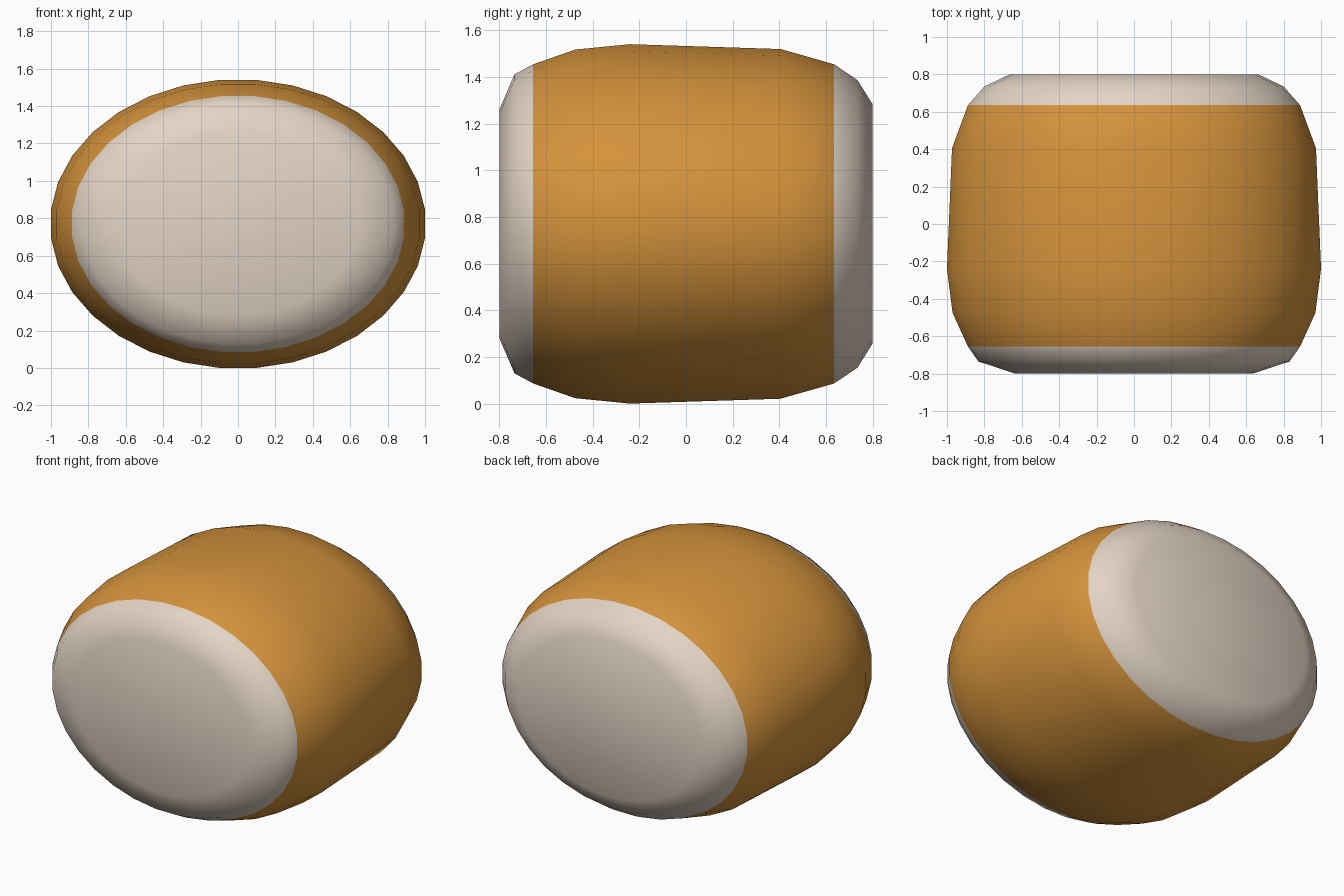
import bpy, bmesh, math

if "Cube" in bpy.data.objects:
    bpy.data.objects.remove(bpy.data.objects["Cube"])

SIDES = 32
RATIO = 0.77          # height / width of the oval section
CENTRE_Z = 0.77
# (y, half width) rings from front to back
PROFILE = [(-0.80, 0.636), (-0.735, 0.832), (-0.655, 0.888), (-0.475, 0.97),
           (-0.24, 1.0), (0.405, 0.973), (0.635, 0.888), (0.735, 0.80), (0.80, 0.665)]


def material(name, rgb):
    m = bpy.data.materials.new(name)
    m.diffuse_color = (*rgb, 1.0)
    m.use_nodes = True
    m.node_tree.nodes["Principled BSDF"].inputs["Base Color"].default_value = m.diffuse_color
    return m


# Barrel body: stacked oval rings, closed by a flat cap at each end
bm = bmesh.new()
rings = []
for y, r in PROFILE:
    r /= math.cos(math.pi / SIDES)
    ring = []
    for i in range(SIDES):
        a = 2 * math.pi * (i + 0.5) / SIDES
        ring.append(bm.verts.new((r * math.cos(a), y, CENTRE_Z + RATIO * r * math.sin(a))))
    rings.append(ring)
for a, b in zip(rings, rings[1:]):
    for i in range(SIDES):
        j = (i + 1) % SIDES
        bm.faces.new((a[i], a[j], b[j], b[i]))
bm.faces.new(rings[0])
bm.faces.new(rings[-1])
bmesh.ops.recalc_face_normals(bm, faces=bm.faces[:])

# Pale ends, orange middle
for f in bm.faces:
    f.smooth = True
    y = f.calc_center_median().y
    f.material_index = 0 if -0.655 < y < 0.635 else 1

mesh = bpy.data.meshes.new("barrel_body")
bm.to_mesh(mesh)
bm.free()
mesh.materials.append(material("orange", (0.66, 0.29, 0.045)))
mesh.materials.append(material("pale cream", (0.77, 0.66, 0.56)))
bpy.context.collection.objects.link(bpy.data.objects.new("barrel_body", mesh))
